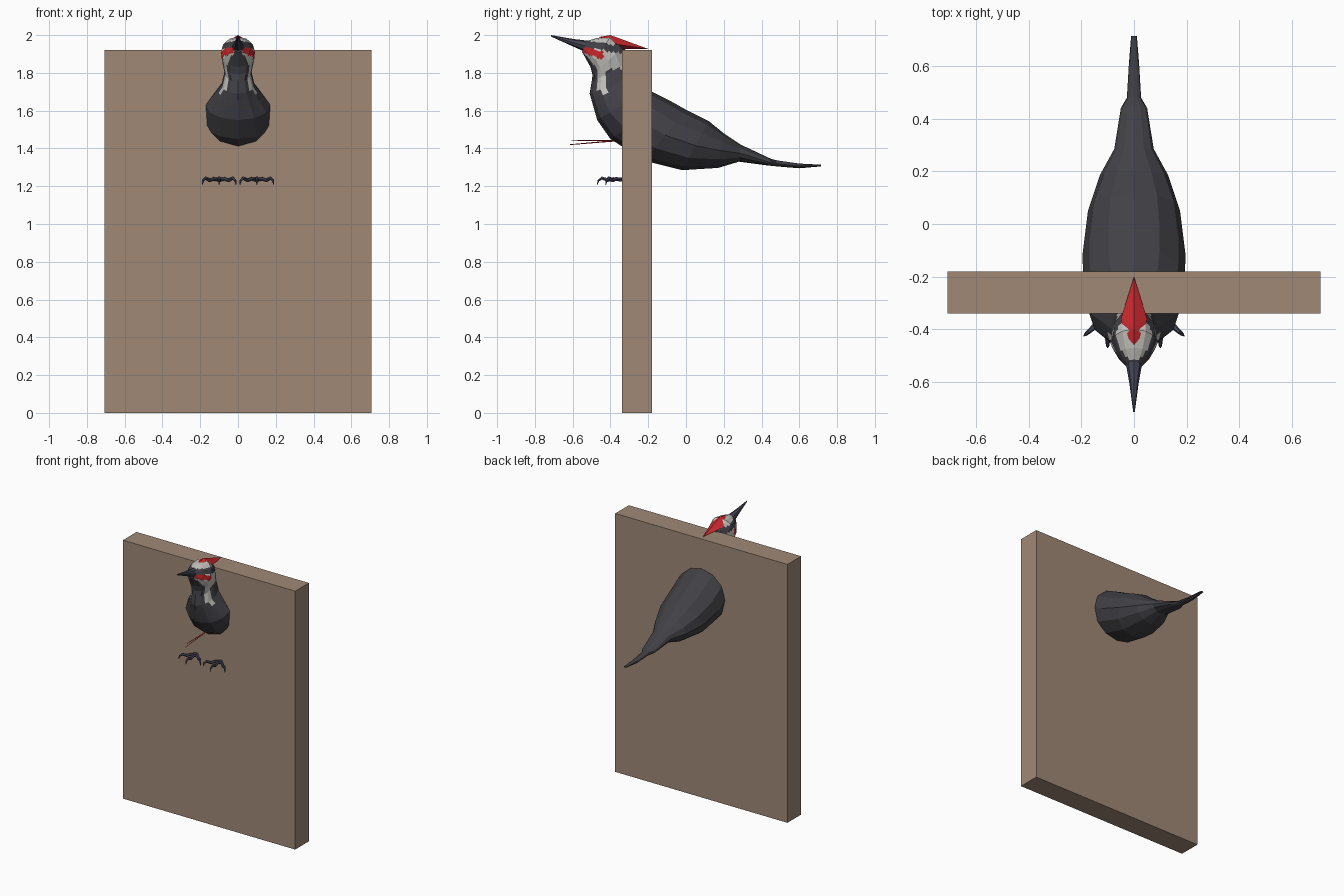
import bpy, bmesh, math
from mathutils import Vector

old = bpy.data.objects.get("Cube")
if old:
    bpy.data.objects.remove(old)


def material(name, r, g, b):
    m = bpy.data.materials.new(name)
    m.use_nodes = True
    m.diffuse_color = (r, g, b, 1)
    node = next(n for n in m.node_tree.nodes if n.type == 'BSDF_PRINCIPLED')
    node.inputs["Base Color"].default_value = (r, g, b, 1)
    return m


WOOD = material("wood brown", .35, .25, .18)
DARK = material("feather charcoal", .052, .051, .06)
WHITE = material("feather white", .54, .53, .50)
RED = material("feather red", .6, .022, .027)
HORN = material("horn grey", .058, .058, .088)


def finish(name, bm, *mats):
    bmesh.ops.recalc_face_normals(bm, faces=bm.faces)
    me = bpy.data.meshes.new(name)
    bm.to_mesh(me)
    bm.free()
    for m in mats:
        me.materials.append(m)
    ob = bpy.data.objects.new(name, me)
    bpy.context.collection.objects.link(ob)
    return ob


def bridge(bm, rings):
    n = len(rings[0])
    for a, b in zip(rings, rings[1:]):
        for i in range(n):
            j = (i + 1) % n
            bm.faces.new((a[i], a[j], b[j], b[i]))
    bm.faces.new(rings[0])
    bm.faces.new(rings[-1])


def loft(sections, sides=12):
    """Sections hold top y, z, bottom y, z and half width."""
    bm = bmesh.new()
    rings = []
    for ty, tz, by, bz, w in sections:
        top, bot = Vector((0, ty, tz)), Vector((0, by, bz))
        mid, half = (top + bot) / 2, (top - bot) / 2
        angles = [2 * math.pi * i / sides for i in range(sides)]
        rings.append([bm.verts.new(mid + half * math.cos(t) + Vector((w * math.sin(t), 0, 0)))
                      for t in angles])
    bridge(bm, rings)
    return bm


def tube(bm, points, radii, sides=6):
    pts = [Vector(p) for p in points]
    rings = []
    for i, p in enumerate(pts):
        d = pts[min(i + 1, len(pts) - 1)] - pts[max(i - 1, 0)]
        q = d.to_track_quat('Z', 'Y')
        angles = [2 * math.pi * k / sides for k in range(sides)]
        rings.append([bm.verts.new(p + q @ Vector((math.cos(t), math.sin(t), 0)) * radii[i])
                      for t in angles])
    bridge(bm, rings)


# Wooden board
bm = bmesh.new()
bmesh.ops.create_cube(bm, size=1)
bmesh.ops.scale(bm, vec=(1.416, .16, 1.92), verts=bm.verts)
bmesh.ops.translate(bm, vec=(0, -.26, .96), verts=bm.verts)
finish("board", bm, WOOD)

# Head and neck
neck_end = (-.20, 1.71, -.47, 1.55, .172)
bm = loft([
    (-.53, 1.968, -.55, 1.91, .03),
    (-.47, 1.985, -.53, 1.875, .065),
    (-.40, 1.992, -.505, 1.83, .09),
    (-.33, 1.94, -.495, 1.79, .085),
    (-.30, 1.86, -.50, 1.75, .072),
    (-.28, 1.78, -.51, 1.69, .088),
    neck_end])
bmesh.ops.subdivide_edges(bm, edges=bm.edges[:], cuts=3, use_grid_fill=True)


def plumage(c):
    """0 charcoal, 1 white, 2 red."""
    x, y, z = abs(c.x), c.y, c.z
    mask = 1.955 - .15 * (y + .545)
    stripe = 1.925 - .35 * (y + .54)
    if z > mask + .018:
        return 1 if -.51 < y < -.35 else 0
    if z > mask - .018:
        return 0
    if x > .025 and y < -.435 and abs(z - stripe) < .02:
        return 2
    if x > .02 and z > 1.82 and z > 1.82 - 1.2 * (y + .47):
        return 1
    if x > .03 and z > 1.7 and abs(y + .445) < .024:
        return 1
    return 0


for f in bm.faces:
    f.material_index = plumage(f.calc_center_median())
finish("head_and_neck", bm, DARK, WHITE, RED)

# Body and tail
bm = loft([
    neck_end,
    (-.08, 1.65, -.40, 1.45, .194),
    (0, 1.605, -.22, 1.335, .195),
    (.12, 1.545, -.02, 1.285, .175),
    (.20, 1.48, .17, 1.297, .13),
    (.29, 1.42, .28, 1.33, .075),
    (.45, 1.345, .43, 1.31, .05),
    (.48, 1.337, .48, 1.305, .027),
    (.60, 1.32, .60, 1.295, .02),
    (.714, 1.314, .714, 1.305, .011)])
finish("body_and_tail", bm, DARK)

# Pointed crest
bm = bmesh.new()
for p in [(0, -.46, 1.99), (0, -.40, 2), (.05, -.36, 1.95), (-.05, -.36, 1.95),
          (.034, -.42, 1.98), (-.034, -.42, 1.98), (0, -.2, 1.927), (0, -.33, 1.925)]:
    bm.verts.new(p)
bmesh.ops.convex_hull(bm, input=bm.verts)
finish("crest", bm, RED)

# Beak
bm = loft([
    (-.515, 1.97, -.535, 1.912, .032),
    (-.60, 1.98, -.605, 1.943, .018),
    (-.714, 2, -.714, 1.992, .003)], 8)
finish("beak", bm, HORN)

# Thin forked rods below the breast
bm = bmesh.new()
for tip in [(0, -.605, 1.441), (0, -.615, 1.42)]:
    tube(bm, [(0, -.36, 1.442), tip], [.004, .002], 4)
finish("thin_rods", bm, RED)

# Feet with three curled toes each
for name, side in (("left_foot", 1), ("right_foot", -1)):
    bm = bmesh.new()
    hip = Vector((side * .1, -.345, 1.235))
    tube(bm, [(side * .1, -.24, 1.38), (side * .1, -.29, 1.25), hip], [.02, .014, .012])
    for dx, dy in ((-.09, -.08), (0, -.125), (.09, -.08)):
        path = [hip + Vector((dx * t, dy * t, z)) for t, z in
                ((0, 0), (.3, .004), (.55, -.003), (.8, .008), (.95, -.005), (1, -.027))]
        tube(bm, path, [.012, .01, .011, .009, .006, .002])
    finish(name, bm, HORN)
